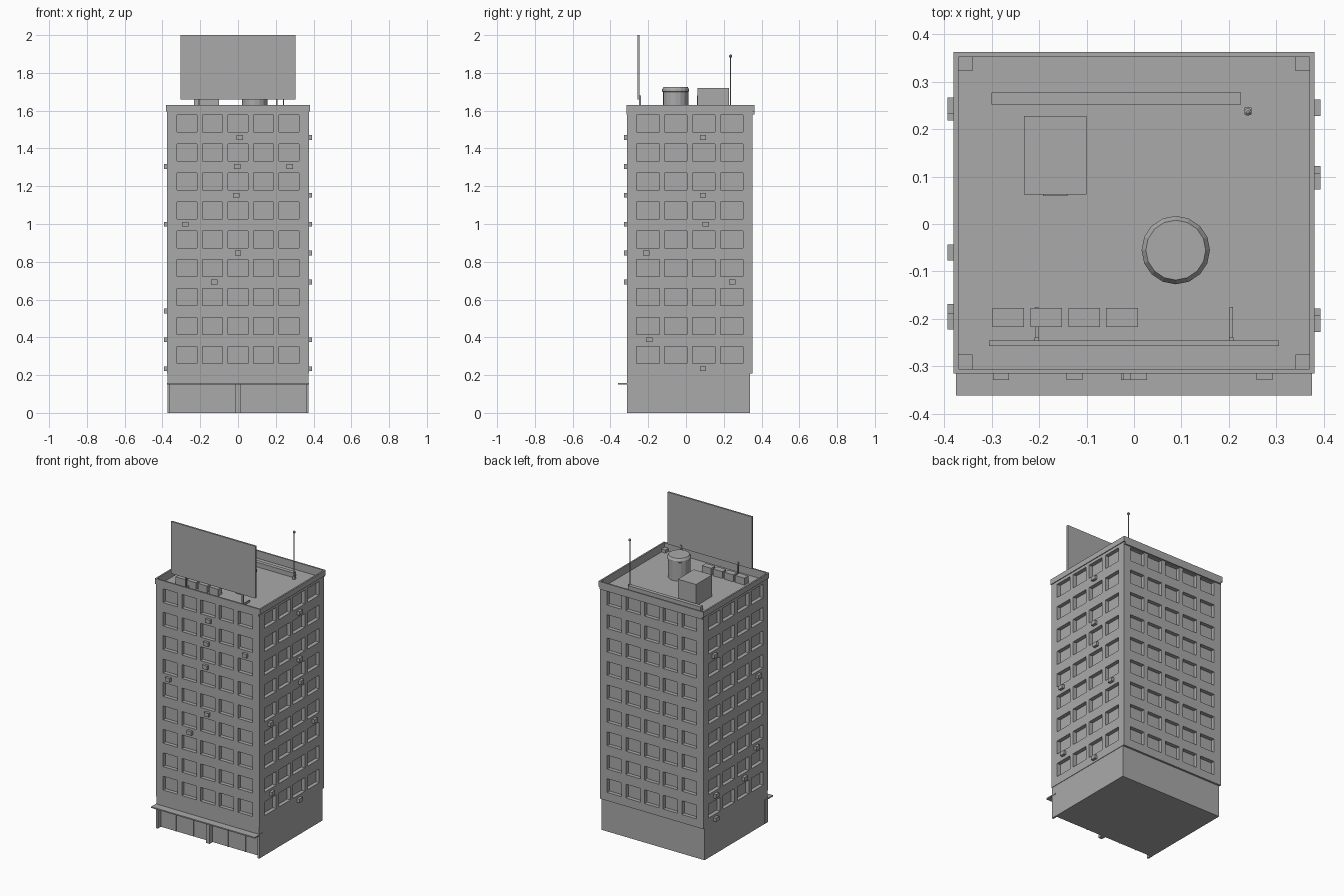
import bpy, bmesh, math
from mathutils import Vector, Matrix

cube = bpy.data.objects.get("Cube")
if cube:
    bpy.data.objects.remove(cube, do_unlink=True)

grey = bpy.data.materials.new("concrete_grey")
grey.use_nodes = True
colour = (0.4, 0.4, 0.4, 1)
grey.diffuse_color = colour
grey.node_tree.nodes["Principled BSDF"].inputs["Base Color"].default_value = colour


def finish(name, bm):
    mesh = bpy.data.meshes.new(name)
    bm.to_mesh(mesh)
    bm.free()
    mesh.materials.append(grey)
    obj = bpy.data.objects.new(name, mesh)
    bpy.context.collection.objects.link(obj)
    return obj


def box(name, x, y, z):
    """Box from (low, high) ranges."""
    lo, hi = Vector((x[0], y[0], z[0])), Vector((x[1], y[1], z[1]))
    bm = bmesh.new()
    place = Matrix.Translation((lo + hi) / 2) @ Matrix.Diagonal((*(hi - lo), 1))
    bmesh.ops.create_cube(bm, size=1, matrix=place)
    return finish(name, bm)


def around(c, size):
    return (c - size / 2, c + size / 2)


def lathe(name, x, y, profile, sides):
    """Stack of rings given as (radius, height), capped at both ends."""
    bm = bmesh.new()
    rings = []
    for r, z in profile:
        rings.append([bm.verts.new((x + r * math.cos(a), y + r * math.sin(a), z))
                      for a in (2 * math.pi * i / sides for i in range(sides))])
    for low, high in zip(rings, rings[1:]):
        for i in range(sides):
            j = (i + 1) % sides
            bm.faces.new((low[i], low[j], high[j], high[i]))
    bm.faces.new(rings[0][::-1])
    bm.faces.new(rings[-1])
    return finish(name, bm)


# Overall sizes
HALF = 0.375
FRONT, BACK = -0.312, 0.353
BOTTOM, ROOF, TOP = 0.21, 1.58, 1.63
MID = (FRONT + BACK) / 2
FLOOR = 0.153


def cuts(start, end, first, step, count, size):
    edges = [start]
    for i in range(count):
        edges += around(first + i * step, size)
    return edges + [end]


# Tower walls: every other cell of each grid is a recessed window
bm = bmesh.new()
rows = cuts(BOTTOM, 1.6, 0.307, FLOOR, 9, 0.09)
wide = cuts(-HALF, HALF, -0.27, 0.135, 5, 0.105)
deep = cuts(FRONT, BACK, MID - 0.222, 0.148, 4, 0.12)
sides = [(wide, lambda u, z: (u, FRONT, z), False),
         (wide, lambda u, z: (u, BACK, z), True),
         (deep, lambda u, z: (HALF, u, z), False),
         (deep, lambda u, z: (-HALF, u, z), True)]
windows = []
for columns, point, flip in sides:
    grid = [[bm.verts.new(point(u, z)) for u in columns] for z in rows]
    for r in range(len(rows) - 1):
        for c in range(len(columns) - 1):
            loop = [grid[r][c], grid[r][c + 1], grid[r + 1][c + 1], grid[r + 1][c]]
            face = bm.faces.new(loop[::-1] if flip else loop)
            if r % 2 and c % 2:
                windows.append(face)
bm.normal_update()
bmesh.ops.inset_individual(bm, faces=windows, thickness=0, depth=-0.025)
finish("tower_walls", bm)

# Floor slabs closing the tower
box("tower_underside", (-HALF, HALF), (FRONT, BACK), (BOTTOM - 0.002, BOTTOM + 0.008))
box("roof_deck", (-HALF, HALF), (FRONT, BACK), (ROOF - 0.002, ROOF))

# Parapet with inner corner blocks
LIP, THICK = 0.38, 0.01
for side, y in (("front", FRONT - 0.003), ("back", BACK - 0.001)):
    box("parapet_" + side, (-LIP, LIP), (y, y + THICK), (1.595, TOP))
    box("parapet_inner_" + side, (-LIP + THICK, LIP - THICK), (y, y + THICK), (ROOF, 1.6))
for side, s in (("right", -1), ("left", 1)):
    x = sorted((s * LIP, s * (LIP - THICK)))
    box("parapet_" + side, x, (FRONT - 0.003, BACK + 0.009), (1.595, TOP))
    inner = sorted((s * HALF, s * (LIP - THICK)))
    box("parapet_inner_" + side, inner, (FRONT, BACK), (ROOF, 1.6))
    block = sorted((s * 0.34, s * 0.37))
    box("corner_block_front_" + side, block, (-0.305, -0.275), (ROOF, 1.6))
    box("corner_block_back_" + side, block, (0.322, 0.352), (ROOF, 1.6))

# Ground floor and shopfront
box("ground_floor", (-0.372, 0.372), (-0.28, 0.34), (0, BOTTOM))
box("shop_fascia", (-0.372, 0.372), (FRONT, -0.28), (0.155, BOTTOM))
box("awning", (-HALF, HALF), (-0.361, -0.28), (0.15, 0.158))
for name, x, w in (("right", -0.367, 0.012), ("centre", 0, 0.026), ("left", 0.367, 0.012)):
    box("shop_column_" + name, around(x, w), (FRONT, -0.28), (0, 0.155))
for i, x in enumerate((-0.25, -0.125, 0.125, 0.25)):
    box(f"shop_mullion_{i}", around(x, 0.005), (-0.284, -0.28), (0, 0.15))

# Wall air conditioners as (position along wall, floor)
front_units = [(0.01, 8), (-0.005, 7), (0.275, 7), (-0.01, 6), (-0.28, 5), (0, 4), (-0.125, 3)]
left_units = [(0.09, 8), (0.09, 6), (0.105, 5), (-0.21, 4), (0.245, 3), (-0.195, 1), (0.09, 0)]
right_units = [(0.25, 7), (-0.205, 5), (-0.185, 2), (-0.06, 1), (0.235, 1), (0.235, 0)]
for u, k in front_units:
    box("air_conditioner_front", around(u, 0.034), (-0.329, FRONT), around(0.234 + k * FLOOR, 0.025))
for side, s, units in (("left", 1, left_units), ("right", -1, right_units)):
    for u, k in units:
        box("air_conditioner_" + side, sorted((s * HALF, s * 0.393)),
            around(u, 0.034), around(0.234 + k * FLOOR, 0.025))

# Billboard on two posts with feet
box("billboard", (-0.305, 0.305), (-0.257, -0.245), (1.66, 2.0))
for side, x in (("right", -0.205), ("left", 0.205)):
    box("billboard_post_" + side, around(x, 0.01), (-0.249, -0.239), (ROOF, 1.68))
    box("billboard_foot_" + side, around(x, 0.007), (-0.24, -0.175), (ROOF, 1.592))

# Rooftop equipment
for i in range(4):
    box(f"roof_unit_{i}", around(-0.265 + i * 0.08, 0.067), (-0.217, -0.177), (ROOF, 1.625))
lathe("water_tank", 0.088, -0.055,
      [(0.068, ROOF), (0.068, 1.7), (0.072, 1.702), (0.072, 1.712), (0.063, 1.726)], 16)
box("stair_house", (-0.232, -0.1), (0.062, 0.227), (ROOF, 1.72))
box("stair_door", (-0.192, -0.14), (0.059, 0.062), (ROOF, 1.68))
box("roof_duct", (-0.3, 0.225), (0.252, 0.277), (ROOF, 1.61))

# Antenna
box("antenna_base", around(0.24, 0.014), around(0.238, 0.014), (ROOF, 1.6))
lathe("antenna_pole", 0.24, 0.236, [(0.003, 1.6), (0.003, 1.885)], 6)
lathe("antenna_tip", 0.24, 0.236,
      [(0.003, 1.88), (0.008, 1.884), (0.008, 1.892), (0.003, 1.897)], 8)
